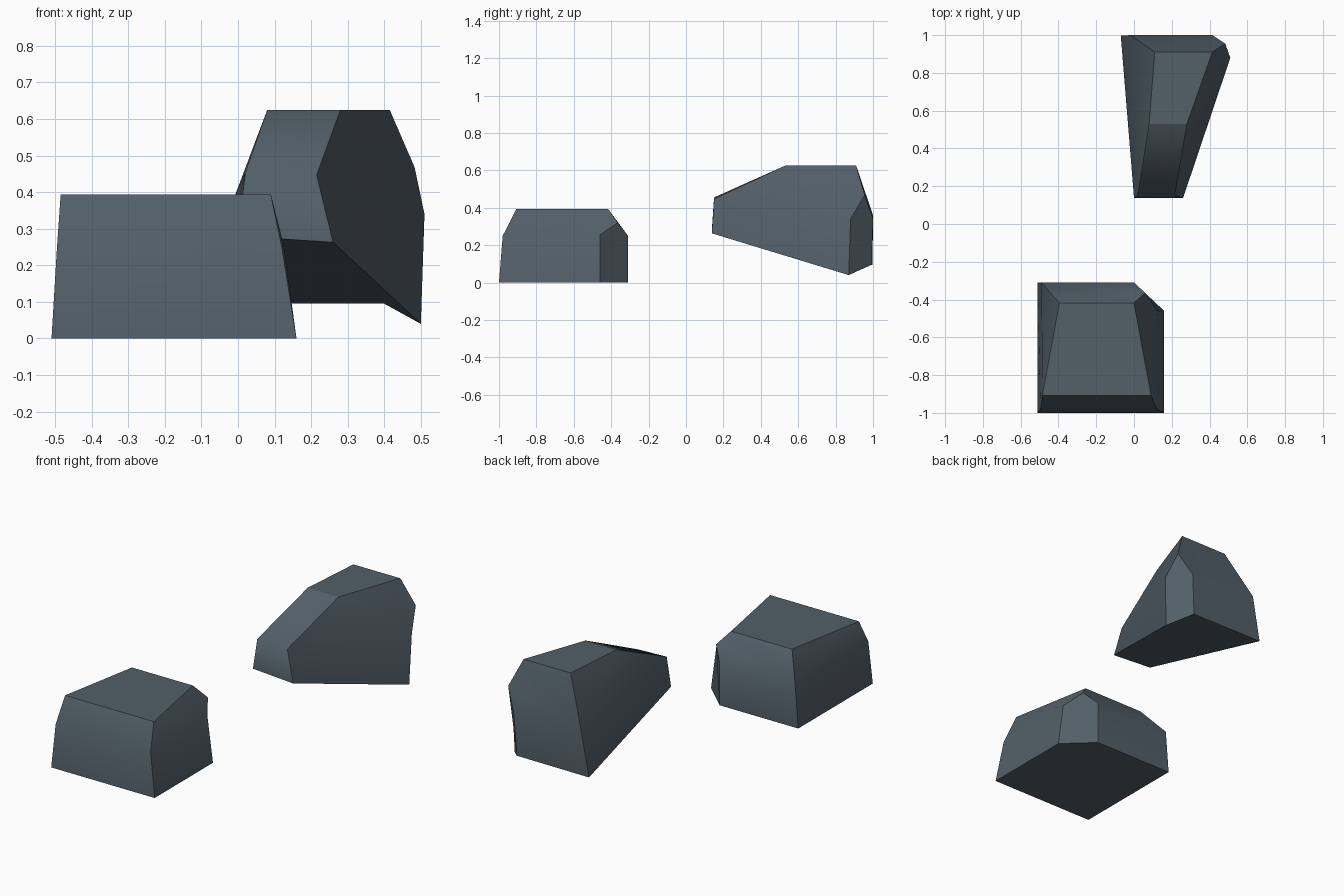
import bpy, bmesh

if "Cube" in bpy.data.objects:
    bpy.data.objects.remove(bpy.data.objects["Cube"])

slate = bpy.data.materials.new("dark slate")
slate.diffuse_color = (0.085, 0.115, 0.14, 1)
slate.use_nodes = True
slate.node_tree.nodes["Principled BSDF"].inputs["Base Color"].default_value = slate.diffuse_color


def boulder(name, base, waist, crown, tip):
    """Chamfered stone: 5-point base and waist rings, 4-point crown,
    and a tip where the cut back-right corner meets the upper edges."""
    bm = bmesh.new()
    b = [bm.verts.new(p) for p in base]
    m = [bm.verts.new(p) for p in waist]
    t = [bm.verts.new(p) for p in crown]
    a = bm.verts.new(tip)
    # underside, top and lower walls (the cut corner runs up to the tip)
    bm.faces.new(b[::-1])
    bm.faces.new(t)
    for i in range(5):
        j = (i + 1) % 5
        wall = [b[i], b[j], m[j], m[i]]
        if i == 2:
            wall.insert(3, a)
        bm.faces.new(wall)
    # sloping upper faces: front, right, back, left
    bm.faces.new([m[0], m[1], t[1], t[0]])
    bm.faces.new([m[1], m[2], a, t[2], t[1]])
    bm.faces.new([m[3], m[4], t[3], t[2], a])
    bm.faces.new([m[4], m[0], t[0], t[3]])
    bmesh.ops.recalc_face_normals(bm, faces=bm.faces[:])
    # only the waist is soft; every other edge stays crisp
    for f in bm.faces:
        f.smooth = True
    for e in bm.edges:
        e.smooth = all(v in m for v in e.verts)
    mesh = bpy.data.meshes.new(name)
    bm.to_mesh(mesh)
    bm.free()
    mesh.materials.append(slate)
    obj = bpy.data.objects.new(name, mesh)
    bpy.context.collection.objects.link(obj)


# low squat stone in front
boulder("front_rock",
        [(-.51, -1, 0), (.16, -1, 0), (.16, -.46, 0), (0, -.31, 0), (-.51, -.31, 0)],
        [(-.495, -.98, .25), (.12, -.98, .25), (.125, -.46, .255), (0, -.31, .25), (-.49, -.31, .25)],
        [(-.485, -.907, .393), (.09, -.907, .393), (0, -.417, .393), (-.395, -.417, .393)],
        (.06, -.365, .32))

# tall tilted stone behind
boulder("back_rock",
        [(0, .138, .28), (.26, .138, .263), (.50, .87, .04), (.40, .993, .095), (-.07, .997, .095)],
        [(.02, .15, .455), (.215, .15, .447), (.51, .88, .34), (.415, 1, .34), (-.02, 1, .36)],
        [(.08, .53, .625), (.28, .53, .625), (.415, .91, .625), (.11, .91, .625)],
        (.483, .955, .468))
